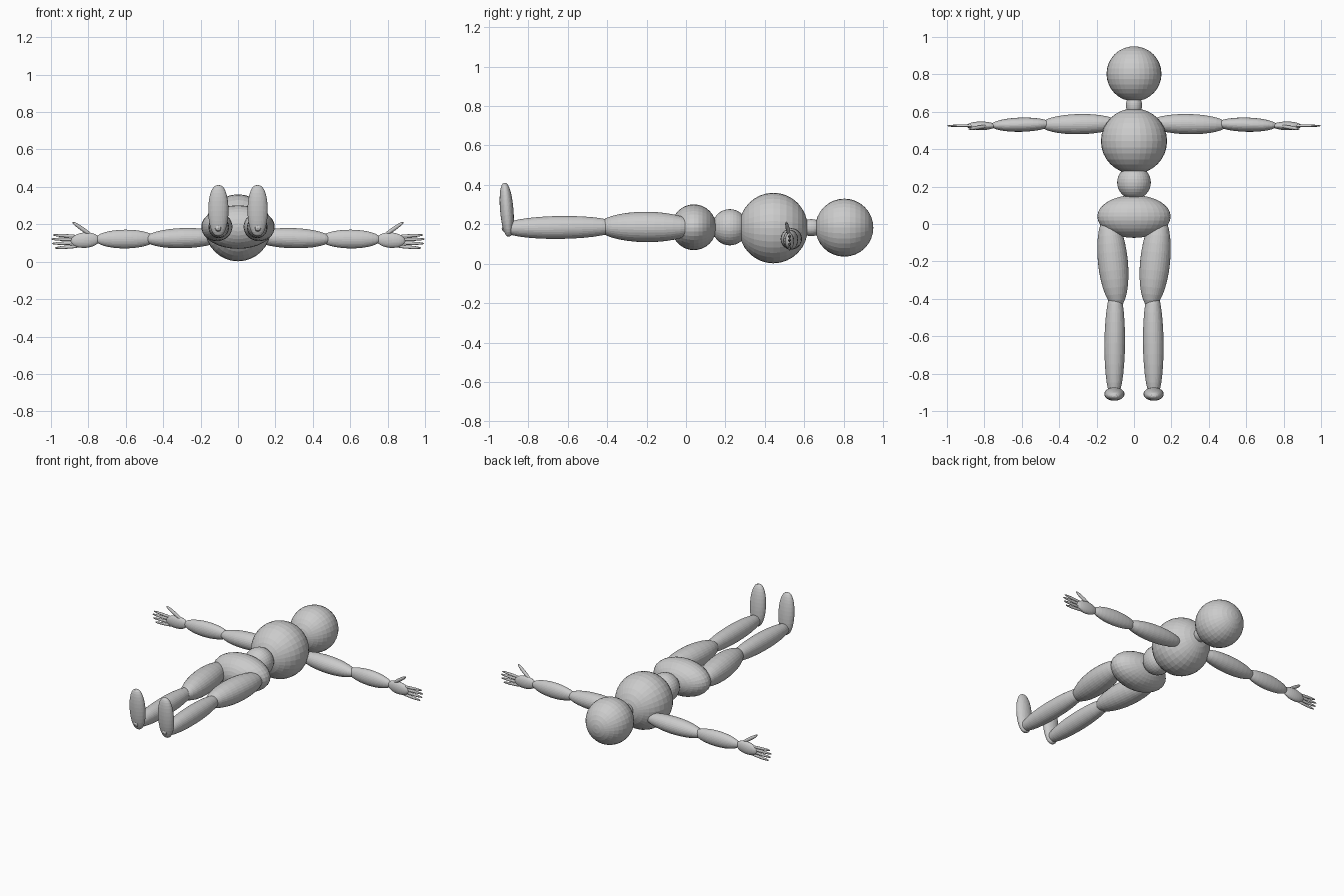
import bpy
from mathutils import Vector

cube = bpy.data.objects.get("Cube")
if cube:
    bpy.data.objects.remove(cube, do_unlink=True)

# Single clay grey
grey = bpy.data.materials.new("clay_grey")
grey.use_nodes = True
COLOUR = (0.6, 0.6, 0.6, 1)
grey.diffuse_color = COLOUR
grey.node_tree.nodes["Principled BSDF"].inputs["Base Color"].default_value = COLOUR


def ellipsoid(name, centre, axis, radii, segments=32, rings=16, bluntness=1.0):
    """Ellipsoid whose poles lie on axis; radii = (first side, second side, along axis)."""
    bpy.ops.mesh.primitive_uv_sphere_add(segments=segments, ring_count=rings, radius=1)
    obj = bpy.context.object
    obj.name = name
    # Frame whose first side stays as close as possible to x (or y for limbs along x)
    along = Vector(axis).normalized()
    hint = Vector((0, 1, 0)) if abs(along.x) > 0.5 else Vector((1, 0, 0))
    side = (hint - along * hint.dot(along)).normalized()
    other = along.cross(side)
    middle = Vector(centre)
    for v in obj.data.vertices:
        a, b, c = v.co
        ring = (a * a + b * b) ** 0.5
        if ring > 1e-5:
            swell = ring ** (bluntness - 1)
            a, b = a * swell, b * swell
        v.co = middle + side * a * radii[0] + other * b * radii[1] + along * c * radii[2]
    obj.data.materials.append(grey)
    return obj


def limb(name, start, end, width, depth, **options):
    """Ellipsoid stretched between two tips."""
    start, end = Vector(start), Vector(end)
    span = end - start
    return ellipsoid(name, (start + end) / 2, span, (width, depth, span.length / 2), **options)


# Head and torso
UP = (0, 1, 0)
ellipsoid("head", (0, 0.803, 0.183), UP, (0.147, 0.147, 0.147))
ellipsoid("neck", (0, 0.635, 0.183), UP, (0.043, 0.043, 0.06))
ellipsoid("chest", (0, 0.443, 0.181), UP, (0.177, 0.179, 0.175))
ellipsoid("belly", (0, 0.222, 0.185), UP, (0.09, 0.092, 0.09))
ellipsoid("pelvis", (0, 0.04, 0.185), UP, (0.196, 0.116, 0.114))

for side, s in (("left", 1), ("right", -1)):
    # Leg
    limb(side + "_thigh", (s * 0.138, 0.05, 0.185), (s * 0.088, -0.45, 0.188), 0.08, 0.077)
    limb(side + "_shin", (s * 0.1, -0.34, 0.188), (s * 0.106, -0.935, 0.18), 0.055, 0.058,
         bluntness=0.85)
    limb(side + "_foot", (s * 0.105, -0.898, 0.137), (s * 0.105, -0.92, 0.41), 0.054, 0.034,
         bluntness=0.8)

    # Arm
    limb(side + "_upper_arm", (s * 0.08, 0.538, 0.132), (s * 0.5, 0.53, 0.12), 0.054, 0.054)
    limb(side + "_forearm", (s * 0.44, 0.535, 0.122), (s * 0.765, 0.527, 0.12), 0.038, 0.05)

    # Hand
    limb(side + "_palm", (s * 0.74, 0.525, 0.12), (s * 0.895, 0.525, 0.11), 0.023, 0.041)
    fingers = (("index", 0.143, 0.99), ("middle", 0.121, 1.0),
               ("ring", 0.097, 0.995), ("little", 0.073, 0.98))
    for finger, z, tip in fingers:
        limb(f"{side}_{finger}_finger", (s * 0.83, 0.525, 0.11 + (z - 0.11) * 0.7),
             (s * tip, 0.525, z), 0.007, 0.009, segments=16, rings=8, bluntness=0.8)
    limb(side + "_thumb", (s * 0.775, 0.525, 0.135), (s * 0.885, 0.508, 0.212),
         0.01, 0.011, segments=16, rings=8, bluntness=0.8)
